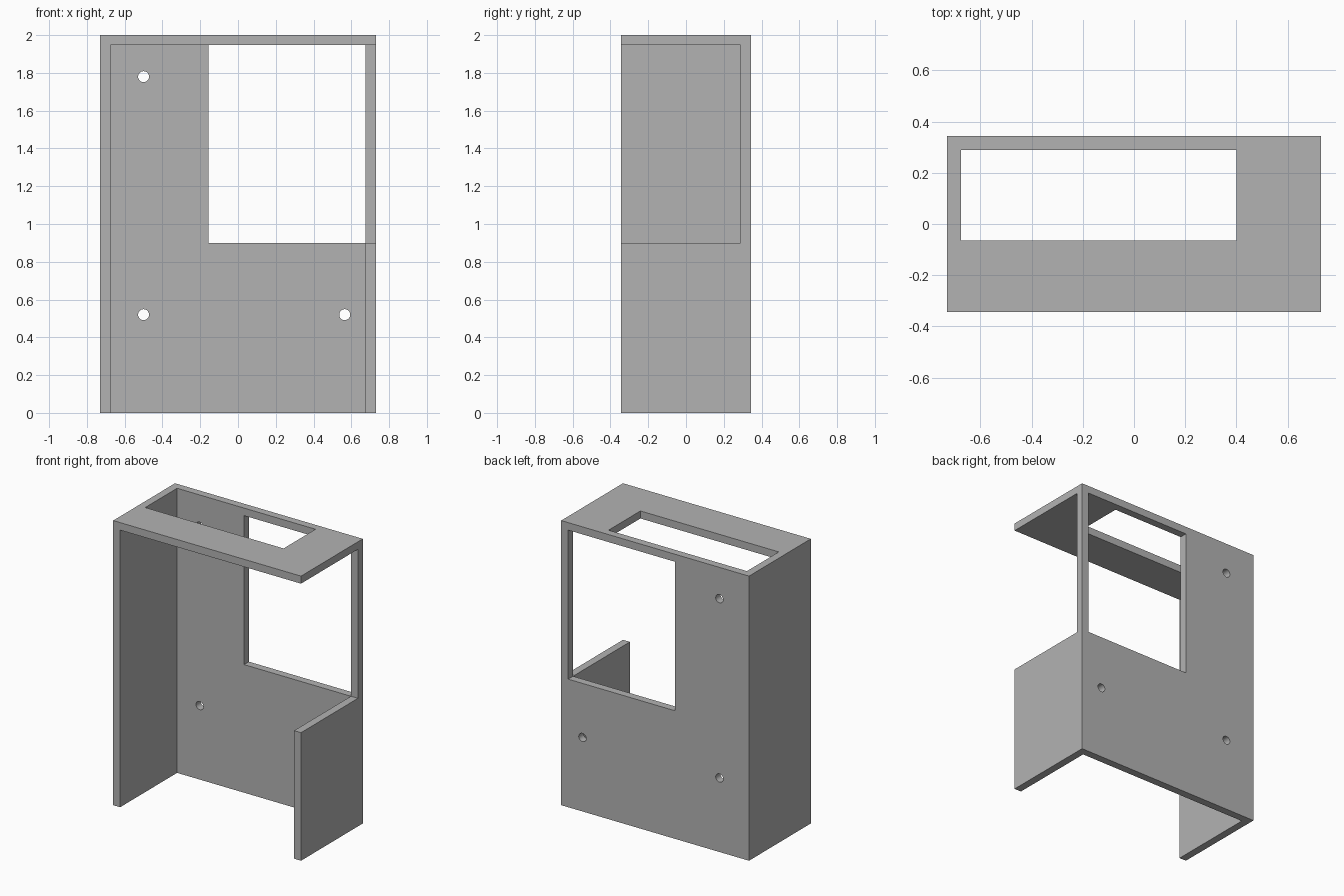
import bpy
import math

cube = bpy.data.objects.get("Cube")
if cube:
    bpy.data.objects.remove(cube, do_unlink=True)

# Overall half sizes, height and the inner faces of the walls
HX, HY, TOP = 0.73, 0.343, 2.0
IN_X, IN_Y, IN_Z = 0.676, 0.289, 1.947
SILL = 0.9
OUT = 3.0  # far enough outside to cut right through

grey = bpy.data.materials.new("plain grey")
grey.use_nodes = True
colour = (0.45, 0.45, 0.45, 1)
grey.diffuse_color = colour
grey.node_tree.nodes["Principled BSDF"].inputs["Base Color"].default_value = colour


def box(name, low, high):
    """Box between two opposite corners."""
    bpy.ops.mesh.primitive_cube_add(
        size=1, location=[(a + b) / 2 for a, b in zip(low, high)])
    ob = bpy.context.object
    ob.name = name
    ob.scale = [b - a for a, b in zip(low, high)]
    bpy.ops.object.transform_apply(location=True, rotation=True, scale=True)
    return ob


def cut(target, cutter):
    """Subtract the cutter from the target, then remove it."""
    cutter.hide_render = True
    mod = target.modifiers.new("cut", 'BOOLEAN')
    mod.operation = 'DIFFERENCE'
    mod.solver = 'EXACT'
    mod.object = cutter
    bpy.ops.object.select_all(action='DESELECT')
    target.select_set(True)
    bpy.context.view_layer.objects.active = target
    bpy.ops.object.modifier_apply(modifier=mod.name)
    bpy.data.objects.remove(cutter, do_unlink=True)


# Outer block
shell = box("wall_cover_shell", (-HX, -HY, 0), (HX, HY, TOP))
shell.data.materials.append(grey)

# Hollow, open at the front and the bottom
cut(shell, box("cavity", (-IN_X, -OUT, -OUT), (IN_X, IN_Y, IN_Z)))

# Window in the back panel, beside the left post
cut(shell, box("back_window", (-0.155, 0, SILL), (IN_X, OUT, IN_Z)))

# Opening in the upper part of the left wall, leaving the rear post
cut(shell, box("side_opening", (0.4, -OUT, SILL), (OUT, IN_Y, IN_Z)))

# Slot in the top panel
cut(shell, box("top_slot", (-IN_X, -0.065, 1.5), (0.4, IN_Y, OUT)))

# Screw holes through the back panel
for x, z in ((-0.5, 1.78), (-0.5, 0.52), (0.565, 0.52)):
    bpy.ops.mesh.primitive_cylinder_add(
        vertices=32, radius=0.029, depth=0.4,
        location=(x, HY, z), rotation=(math.pi / 2, 0, 0))
    cut(shell, bpy.context.object)

# Smooth hole walls, sharp edges elsewhere
bpy.ops.object.shade_smooth_by_angle(angle=math.radians(30))
